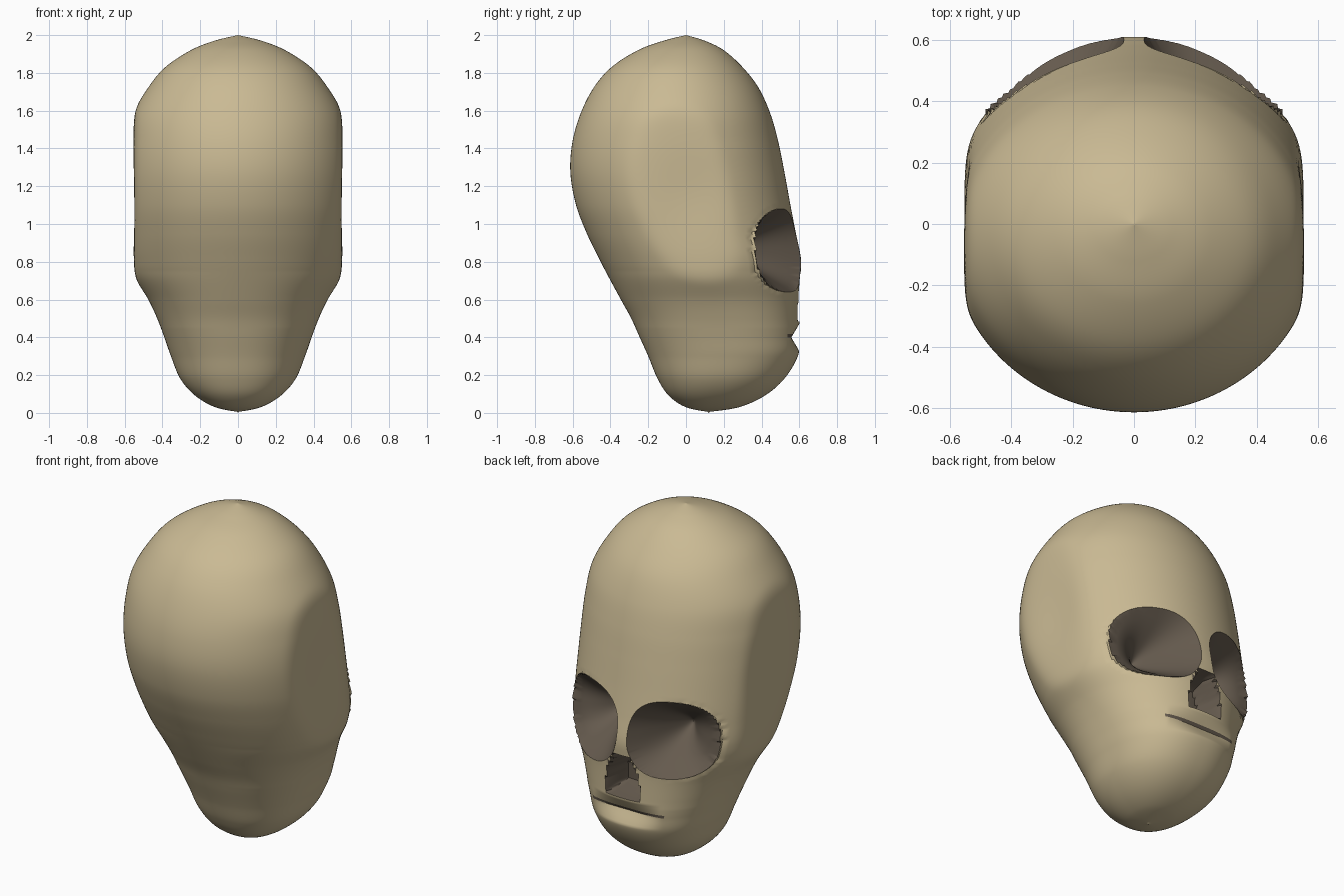
import bpy, bmesh, math

if "Cube" in bpy.data.objects:
    bpy.data.objects.remove(bpy.data.objects["Cube"])

SEGS, STEPS = 192, 12

# Profile of the skull: height, back y, front y, half width
KEYS = [
    (0.005, 0.12, 0.12, 0.0), (0.03, 0.0, 0.28, 0.12), (0.09, -0.09, 0.415, 0.225),
    (0.18, -0.15, 0.52, 0.305), (0.30, -0.20, 0.592, 0.355), (0.40, -0.245, 0.602, 0.39),
    (0.50, -0.29, 0.602, 0.428), (0.60, -0.345, 0.603, 0.475), (0.72, -0.41, 0.606, 0.547),
    (0.82, -0.462, 0.608, 0.575), (0.95, -0.525, 0.582, 0.59), (1.10, -0.582, 0.553, 0.60),
    (1.27, -0.612, 0.522, 0.60), (1.43, -0.602, 0.49, 0.587), (1.58, -0.56, 0.448, 0.556),
    (1.72, -0.49, 0.385, 0.477), (1.83, -0.395, 0.30, 0.385), (1.92, -0.255, 0.20, 0.25),
    (1.97, -0.12, 0.10, 0.125), (2.0, 0.0, 0.0, 0.0),
]


def spline(i, t):
    """Catmull-Rom point between two profile keys."""
    n = len(KEYS) - 1
    quad = [KEYS[min(max(i + k, 0), n)] for k in (-1, 0, 1, 2)]
    return [0.5 * (2 * b + (c - a) * t + (2 * a - 5 * b + 4 * c - d) * t * t
                   + (3 * b - a - 3 * c + d) * t ** 3) for a, b, c, d in zip(*quad)]


def socket_r(x, z):
    """Below 1 inside an eye socket."""
    return (abs((abs(x) - 0.258) / 0.225) ** 2.4 + abs((z - 0.86) / 0.22) ** 2.4) ** (1 / 2.4)


def nose_r(x, z):
    """Below 1 inside the nose opening."""
    if not 0.48 < z < 0.74:
        return 2.0
    half = 0.035 + 0.07 * min(1.0, (0.74 - z) / 0.12)
    return max(abs(x) / half, abs((z - 0.61) / 0.13))


def sculpt(x, y, z):
    """Flatten the temples, sink the sockets, nose and mouth."""
    side = math.copysign(1, x)
    if abs(x) > 0.51:
        x = side * (0.51 + 0.05 * math.tanh((abs(x) - 0.51) / 0.05))
    dent = math.exp(-((y - 0.03) / 0.2) ** 2 - ((z - 1.15) / 0.22) ** 2)
    x -= side * 0.014 * dent * min(1, abs(x) / 0.4)
    dark = 0
    if y > 0.1:
        r, n = socket_r(x, z), nose_r(x, z)
        if abs(r - 1) < 0.05:               # clean rim
            x = side * 0.258 + (x - side * 0.258) / r
            z = 0.86 + (z - 0.86) / r
        elif r < 1:                          # eye socket
            f, dark = 1 - r ** 1.6, 2
            x += (side * 0.18 - x) * f * 0.5
            z += (0.86 - z) * f * 0.3
            y += (0.24 - y) * f
        elif n < 0.96:                       # nose opening
            y -= 0.16 * min(1, (1 - n) * 3)
            dark = 2
        else:                                # mouth crease
            fade = max(0, 1 - (x / 0.22) ** 2)
            y -= 0.045 * max(0, 1 - abs(z - 0.40) / 0.075) * fade
            dark = int(abs(x) < 0.24 and abs(z - 0.408) < 0.007)
    return (x, y, z), dark


# Materials
mats = []
for name, col in (("bone", (0.59, 0.49, 0.295, 1)), ("dark hollow", (0.13, 0.103, 0.076, 1))):
    m = bpy.data.materials.new(name)
    m.diffuse_color = col
    m.use_nodes = True
    m.node_tree.nodes["Principled BSDF"].inputs["Base Color"].default_value = m.diffuse_color
    mats.append(m)

# Rings lofted up the profile, a little squarer at the jaw
bm = bmesh.new()
flags = {}


def add(x, y, z):
    co, dark = sculpt(x, y, z)
    v = bm.verts.new(co)
    flags[v] = dark
    return v


def ring(z, back, front, rx):
    cy, ry = (back + front) / 2, (front - back) / 2
    p = 2 / (2 + 0.25 * min(1, max(0, (0.75 - z) / 0.3)))
    out = []
    for k in range(SEGS):
        c, s = math.cos(math.tau * k / SEGS), math.sin(math.tau * k / SEGS)
        out.append(add(rx * math.copysign(abs(c) ** p, c),
                       cy + ry * math.copysign(abs(s) ** p, s), z))
    return out


rings = [ring(*spline(i, s / STEPS)) for i in range(len(KEYS) - 1)
         for s in range(STEPS) if i + s > 0]

for lo, hi in zip(rings, rings[1:]):
    for k in range(SEGS):
        j = (k + 1) % SEGS
        f = bm.faces.new((lo[k], lo[j], hi[j], hi[k]))
        f.material_index = int(sum(flags[v] for v in f.verts) >= 2)

# Close the chin and the crown
chin, crown = add(0, 0.12, 0.0), add(0, 0, 2.0)
for k in range(SEGS):
    j = (k + 1) % SEGS
    bm.faces.new((chin, rings[0][j], rings[0][k]))
    bm.faces.new((crown, rings[-1][k], rings[-1][j]))

mesh = bpy.data.meshes.new("skull")
bm.normal_update()
bm.to_mesh(mesh)
bm.free()
for m in mats:
    mesh.materials.append(m)
skull = bpy.data.objects.new("skull", mesh)
bpy.context.collection.objects.link(skull)
bpy.context.view_layer.objects.active = skull
skull.select_set(True)
bpy.ops.object.shade_smooth_by_angle(angle=math.radians(40))
